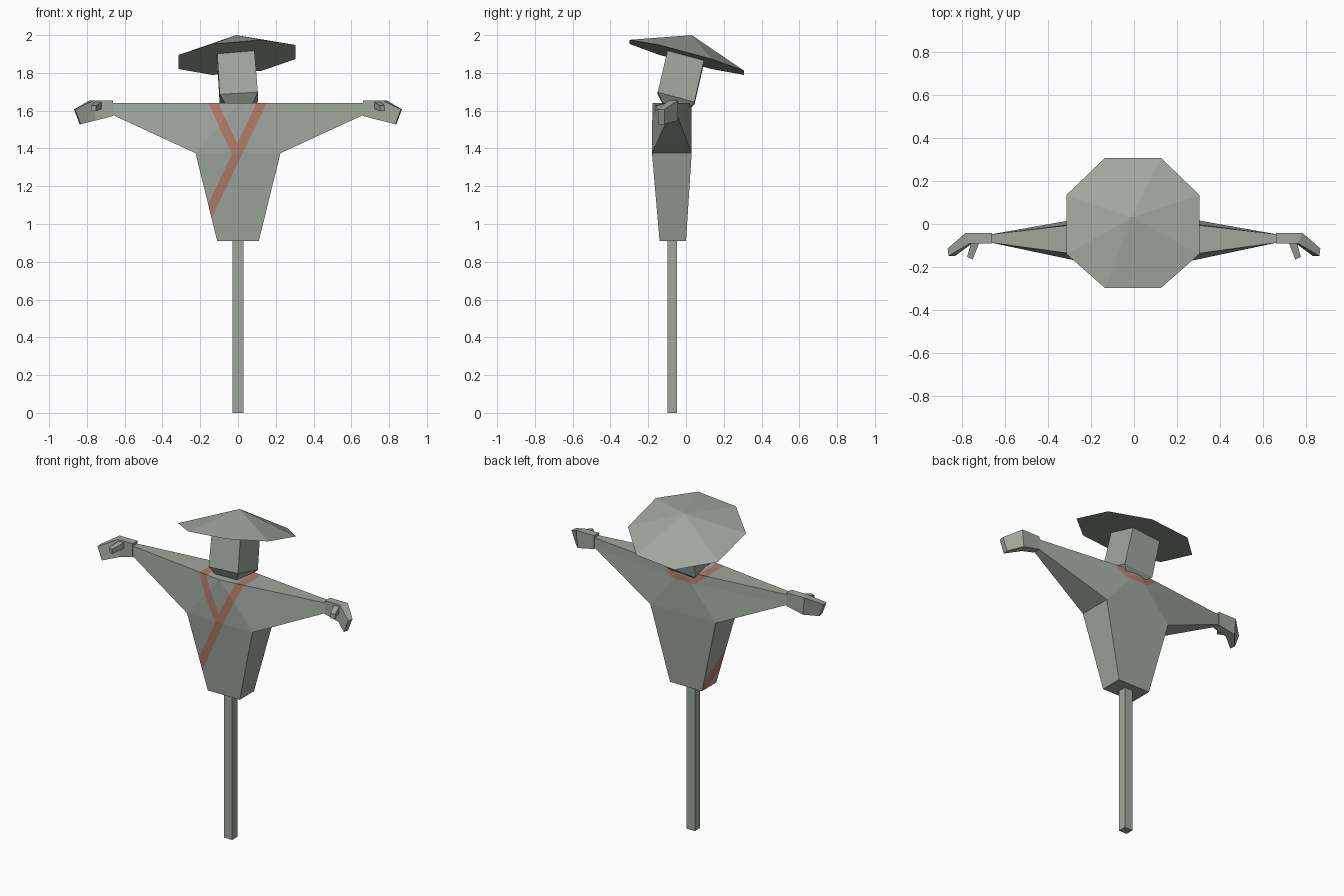
import bpy, bmesh
from mathutils import Vector

if "Cube" in bpy.data.objects:
    bpy.data.objects.remove(bpy.data.objects["Cube"])


def material(name, rgb):
    m = bpy.data.materials.new(name)
    m.diffuse_color = (*rgb, 1)
    m.use_nodes = True
    m.node_tree.nodes["Principled BSDF"].inputs["Base Color"].default_value = m.diffuse_color
    return m


GREY = material("weathered grey", (0.35, 0.38, 0.34))
RED = material("faded red trim", (0.45, 0.20, 0.15))


def finish(name, bm, mats=(GREY,)):
    bmesh.ops.recalc_face_normals(bm, faces=bm.faces)
    me = bpy.data.meshes.new(name)
    bm.to_mesh(me)
    bm.free()
    for m in mats:
        me.materials.append(m)
    ob = bpy.data.objects.new(name, me)
    bpy.context.collection.objects.link(ob)
    return ob


def loft(name, rings):
    """Closed solid through rings of equal point count."""
    bm = bmesh.new()
    vs = [[bm.verts.new(p) for p in r] for r in rings]
    n = len(vs[0])
    for a, b in zip(vs, vs[1:]):
        for i in range(n):
            j = (i + 1) % n
            bm.faces.new((a[i], a[j], b[j], b[i]))
    bm.faces.new(vs[0])
    bm.faces.new(vs[-1])
    return finish(name, bm)


def rect(x0, x1, y0, y1, zf):
    return [(x, y, zf(x, y)) for x, y in ((x0, y0), (x1, y0), (x1, y1), (x0, y1))]


# Pole
loft("pole", [rect(-.028, .028, -.098, -.047, lambda x, y, z=z: z) for z in (0, .93)])


# Hat: tilted octagonal cone with flat underside
def rim(x, y):
    return 1.882 + .085 * x - .27 * y


bm = bmesh.new()
ring = [bm.verts.new((x - .005, y + .005, rim(x, y))) for x, y in (
    (.13, -.303), (.31, -.145), (.31, .13), (.13, .303),
    (-.13, .303), (-.31, .13), (-.31, -.145), (-.13, -.303))]
apex = bm.verts.new((-.01, .03, 2.0))
for i in range(8):
    bm.faces.new((ring[i], ring[(i + 1) % 8], apex))
bm.faces.new(ring)
finish("hat", bm)

# Head: tapered box tilted back, chin sunk into the shoulders
loft("head", [
    rect(-.04, .055, -.10, .0, lambda x, y: 1.59),
    rect(-.097, .105, -.15, .045, lambda x, y: 1.665 + .06 * x - .27 * (y + .05)),
    rect(-.11, .087, -.098, .095, lambda x, y: rim(x, y) + .003)])

# Hands: wrist, knuckle and finger-tip sections, plus a thumb
for s, side in ((1, "right"), (-1, "left")):
    def sect(f, b, top, bot, dx=0):
        """Section from front (x, y) and back (x, y), bottom shifted by dx."""
        return [(s * f[0], f[1], top), (s * b[0], b[1], top),
                (s * (b[0] + dx), b[1], bot), (s * (f[0] + dx), f[1], bot)]
    loft(side + "_hand", [
        sect((.662, -.09), (.662, -.042), 1.655, 1.572),
        sect((.763, -.09), (.785, -.042), 1.655, 1.548, -.01),
        sect((.863, -.149), (.868, -.114), 1.607, 1.528, -.03)])
    loft(side + "_thumb", [
        sect((.718, -.08), (.757, -.08), 1.648, 1.612),
        sect((.751, -.165), (.777, -.153), 1.627, 1.597)])

# Torso and sleeves: outline (x, z, front y, back y), mirrored
half = [(.665, 1.64, -.087, -.048), (.665, 1.578, -.087, -.048),
        (.225, 1.375, -.18, .03), (.11, .91, -.14, 0)]
outline = [(0, 1.64, -.178, .03)] + half + [(-x, z, f, b) for x, z, f, b in reversed(half)]
bm = bmesh.new()
front = [bm.verts.new((x, f, z)) for x, z, f, b in outline]
back = [bm.verts.new((x, b, z)) for x, z, f, b in outline]
for v in (front, back):
    for ids in ((0, 1, 2, 3), (0, 3, 6), (3, 4, 5, 6), (0, 6, 7, 8)):
        bm.faces.new([v[i] for i in ids])
bm.faces.new((front[0], front[1], back[1], back[0]))
bm.faces.new((front[0], back[0], back[8], front[8]))
for i in range(1, 8):
    bm.faces.new((front[i], front[i + 1], back[i + 1], back[i]))
bmesh.ops.recalc_face_normals(bm, faces=bm.faces)


def is_front(f): return f.normal.y < -.6
def is_back(f): return f.normal.y > .6
def is_top(f): return f.normal.z > .6
def is_left(f): return f.normal.x < -.6 and f.calc_center_median().z < 1.375


def cut(test, co, no):
    faces = [f for f in bm.faces if test(f)]
    geom = set(faces)
    for f in faces:
        geom.update(f.edges)
        geom.update(f.verts)
    bmesh.ops.bisect_plane(bm, geom=list(geom), plane_co=co, plane_no=Vector(no).normalized())
    bm.normal_update()


# Cut the edges of the trim into the faces
W = .027
for d in (-W, W):
    cut(is_front, (.125 + d, 0, 1.64), (1, 0, -.48))
    cut(is_front, (-.13 + d, 0, 1.64), (1, 0, .46))
    cut(is_left, (0, 0, .918 + 2 * d), (0, 1, 1))
    for s in (-1, 1):
        cut(is_top, (s * (.127 + d), 0, 0), (1, 0, 0))
        cut(is_back, (s * (.13 + d * .8), 0, 1.64), (-.9 * s, 0, 1))
cut(is_front, (.125, 0, 1.64), (1, 0, -.48))
for z in (1.58, 1.612):
    cut(is_back, (0, 0, z), (0, 0, 1))

# Colour the trim: crossed lapels, neck band, collar at the back, hem on the left side
for f in bm.faces:
    x, y, z = f.calc_center_median()
    t = 1.64 - z
    a = x - (.125 - .48 * t)
    b = x - (-.13 + .46 * t)
    if is_front(f):
        red = abs(a) < W or (abs(b) < W and a < 0)
    elif is_top(f):
        red = abs(abs(x) - .127) < W
    elif is_back(f):
        low = max(1.58, 1.64 - .9 * (.13 + .8 * W - abs(x)))
        high = max(1.612, 1.64 - .9 * (.13 - .8 * W - abs(x)))
        red = low < z < high
    else:
        red = is_left(f) and abs(z + y - .918) < 2 * W
    f.material_index = int(red)
finish("torso", bm, (GREY, RED))
